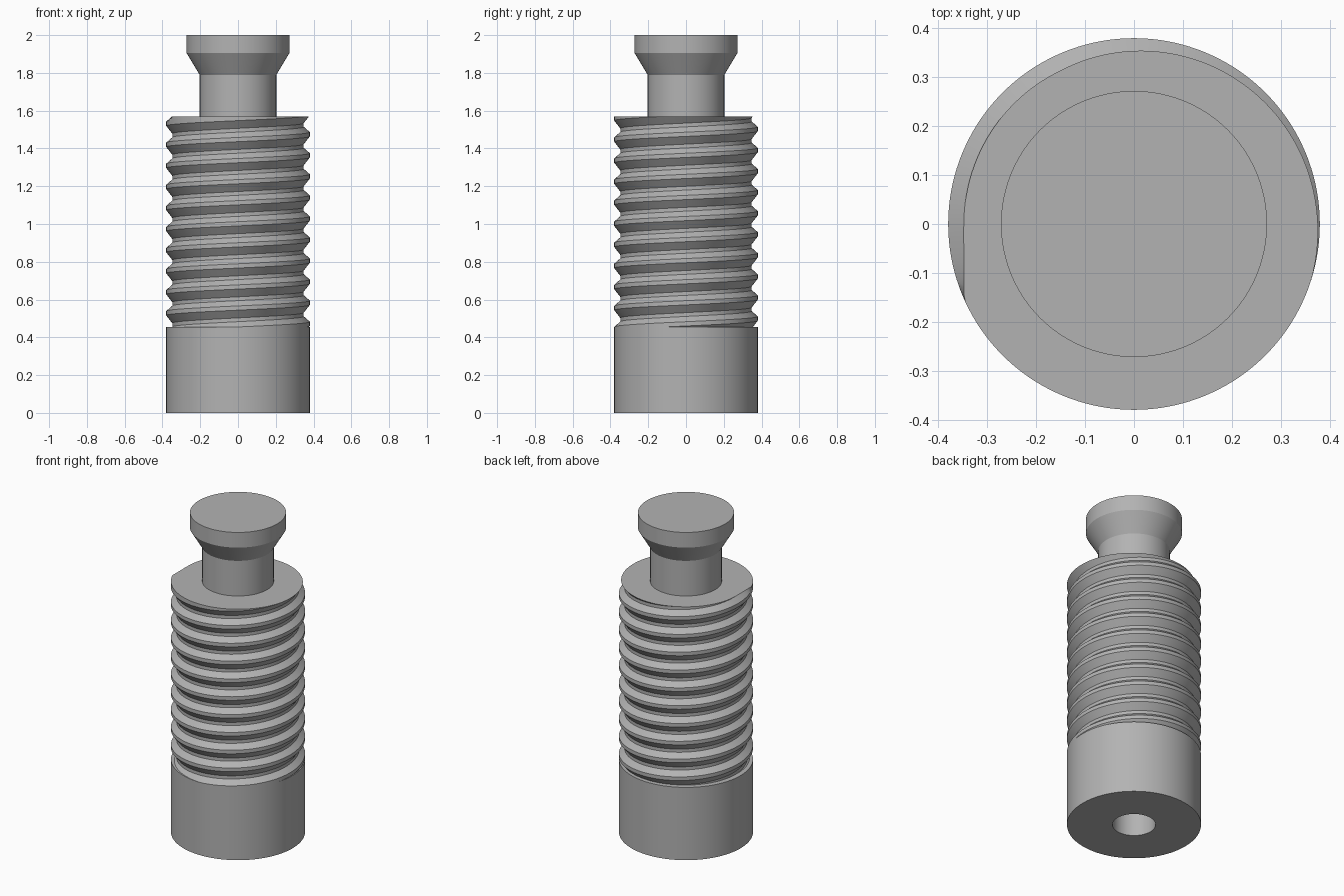
import bpy
import bmesh
import math

cube = bpy.data.objects.get("Cube")
if cube:
    bpy.data.objects.remove(cube, do_unlink=True)

SIDES = 144
CREST, ROOT = 0.38, 0.348       # thread radii
LOW, HIGH = 0.455, 1.57         # threaded span
PITCH = (HIGH - LOW) / 10
ROOT_END, CREST_START = 0.02, 0.061
FLANK = 0.028                   # height of the upper flank
STEM, HEAD, BORE = 0.203, 0.272, 0.122

steel = bpy.data.materials.new("grey_steel")
steel.use_nodes = True
colour = (0.45, 0.45, 0.45, 1)
steel.diffuse_color = colour
steel.node_tree.nodes["Principled BSDF"].inputs["Base Color"].default_value = colour


def lathe(name, profile):
    """Spin a (radius, z) profile that may change with the angle."""
    bm = bmesh.new()
    columns = []
    for i in range(SIDES + 1):
        a = math.tau * i / SIDES
        columns.append([bm.verts.new((r * math.cos(a), r * math.sin(a), z))
                        for r, z in profile(a)])
    for left, right in zip(columns, columns[1:]):
        for j in range(len(left) - 1):
            bm.faces.new((left[j], right[j], right[j + 1], left[j + 1]))
    bmesh.ops.remove_doubles(bm, verts=bm.verts, dist=0.00005)
    bmesh.ops.recalc_face_normals(bm, faces=bm.faces)
    mesh = bpy.data.meshes.new(name)
    bm.to_mesh(mesh)
    bm.free()
    mesh.materials.append(steel)
    obj = bpy.data.objects.new(name, mesh)
    bpy.context.collection.objects.link(obj)
    bpy.ops.object.select_all(action="DESELECT")
    obj.select_set(True)
    bpy.context.view_layer.objects.active = obj
    bpy.ops.object.shade_smooth_by_angle(angle=math.radians(25))
    return obj


def thread_radius(a, z):
    """Radius of the right-handed thread at an angle and height."""
    v = (z - LOW - PITCH * (a - math.pi) / math.tau) % PITCH
    if v < 0.00001 or v > PITCH - 0.00001:
        return ROOT
    depth = CREST - ROOT
    if v < ROOT_END:
        return ROOT
    if v < CREST_START:
        return ROOT + depth * (v - ROOT_END) / (CREST_START - ROOT_END)
    r = min(CREST, ROOT + depth * (PITCH - v) / FLANK)
    # the last groove runs straight out of the side
    turn = a - math.pi
    if turn > 0 and z > HIGH - FLANK:
        flat = ROOT + depth * (HIGH - z) / FLANK
        r = max(r, min(CREST, flat / max(math.cos(turn), 0.1)))
    return r


def body_profile(a):
    points = [(0, 0.5), (BORE, 0.5), (BORE, 0), (CREST, 0), (CREST, LOW)]
    for k in range(-2, 12):
        for v in (0, ROOT_END, CREST_START, PITCH - FLANK):
            z = LOW + PITCH * (k + (a - math.pi) / math.tau) + v
            z = min(max(z, LOW), HIGH)
            points.append((thread_radius(a, z), z))
    return points + [(STEM, HIGH)]


def plunger_profile(a):
    return [(STEM, HIGH), (STEM, 1.79), (HEAD, 1.905), (HEAD, 2), (0, 2)]


# Threaded sleeve with a bore in its base, and the flared pin above it
lathe("threaded_body", body_profile)
lathe("plunger_pin", plunger_profile)
